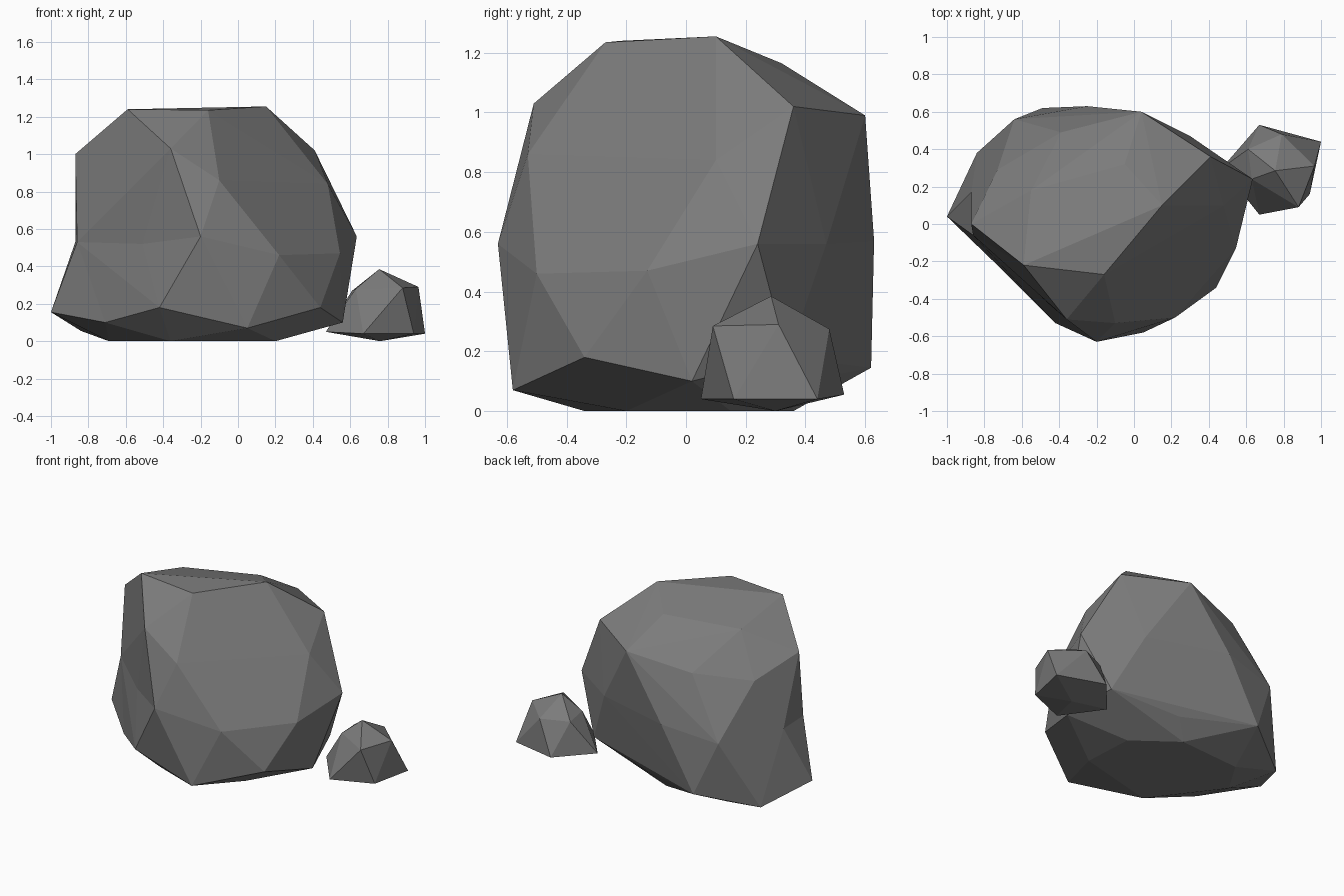
import bpy, bmesh
from mathutils import Vector

stone = bpy.data.materials.new("grey stone")
stone.diffuse_color = (0.2, 0.2, 0.2, 1)


def rock(name, corners, dents=()):
    """Flat-faced stone wrapped around its corners; dents are (bulged, final) corner pairs."""
    bm = bmesh.new()
    for p in corners:
        bm.verts.new(p)
    moved = [(bm.verts.new(a), Vector(b)) for a, b in dents]
    out = bmesh.ops.convex_hull(bm, input=bm.verts[:])
    loose = [v for v in bm.verts if not v.link_faces]
    for v, target in moved:
        if v not in loose:
            v.co = target
    bmesh.ops.delete(bm, geom=loose, context='VERTS')
    bmesh.ops.recalc_face_normals(bm, faces=bm.faces[:])
    mesh = bpy.data.meshes.new(name)
    bm.to_mesh(mesh)
    bm.free()
    mesh.materials.append(stone)
    obj = bpy.data.objects.new(name, mesh)
    bpy.context.collection.objects.link(obj)
    return obj


# Large boulder, with a hollow in its left side
rock("boulder", [
    # crown
    (-.59, -.22, 1.24), (-.16, -.27, 1.235), (.15, .10, 1.255), (-.05, .32, 1.165),
    (-.55, .18, 1.14), (-.36, -.51, 1.03), (.41, .36, 1.02), (.04, .60, .99), (-.87, 0, 1.0),
    # middle
    (-.10, -.53, .86), (.48, .10, .84), (-.39, .49, .91), (-.73, .29, .87),
    (-.20, -.63, .56), (.22, -.50, .46), (.545, -.13, .47), (.635, .24, .56),
    (.30, .47, .56), (-.25, .63, .57), (-.64, .56, .51),
    # foot
    (-1, .04, .155), (-.71, -.24, .10), (-.42, -.53, .18), (.05, -.58, .07),
    (.44, -.34, .18), (.56, .02, .10), (.47, .34, .18), (0, .44, .11),
    (-.49, .62, .145), (-.84, .38, .055),
    # underside
    (-.69, .10, 0), (-.36, -.34, 0), (.20, -.20, 0), (.18, .15, 0), (-.10, .36, 0), (-.55, .33, 0),
], dents=[
    ((-.98, -.09, .53), (-.86, -.06, .53)),
    ((-.98, .18, .53), (-.87, .17, .53)),
    ((-.56, -.46, .52), (-.51, -.38, .52)),
])

# Small stone beside it
rock("small_stone", [
    (.755, .285, .385),
    (.88, .09, .285), (.965, .31, .29), (.79, .48, .275), (.61, .40, .27), (.63, .24, .28),
    (.67, .05, .04), (.94, .16, .04), (1, .44, .04), (.67, .53, .055), (.47, .30, .05),
    (.76, .30, 0),
])
